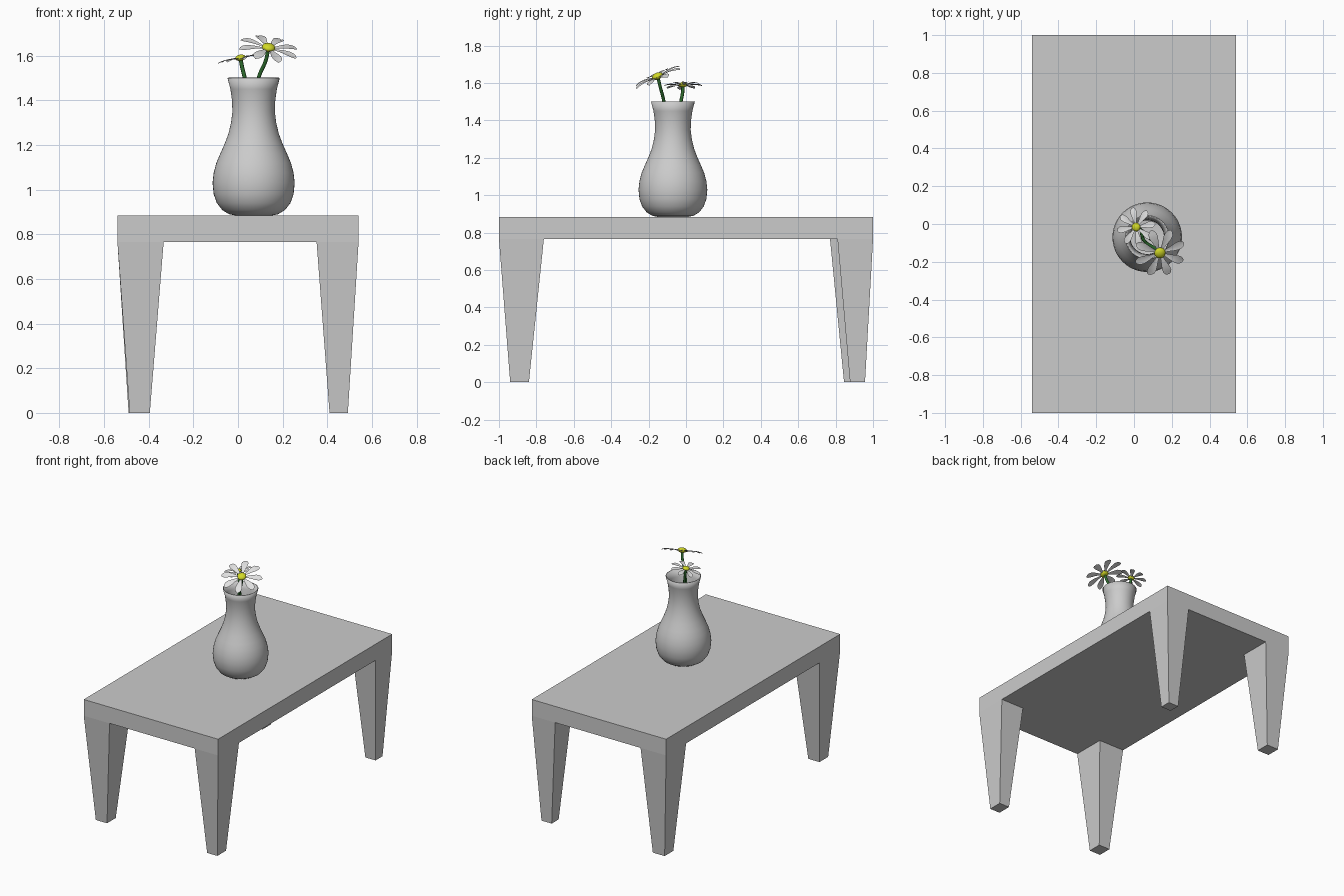
import bpy, bmesh, math
from mathutils import Vector

if "Cube" in bpy.data.objects:
    bpy.data.objects.remove(bpy.data.objects["Cube"])


def material(name, rgb):
    m = bpy.data.materials.new(name)
    m.diffuse_color = (*rgb, 1)
    m.use_nodes = True
    m.node_tree.nodes["Principled BSDF"].inputs["Base Color"].default_value = m.diffuse_color
    return m


GREY = material("warm grey", (0.6, 0.6, 0.6))
WHITE = material("petal white", (0.75, 0.75, 0.75))
YELLOW = material("flower yellow", (0.65, 0.7, 0.02))
GREEN = material("stem green", (0.025, 0.14, 0.025))


def finish(name, bm, mat, smooth=None):
    me = bpy.data.meshes.new(name)
    bm.to_mesh(me)
    bm.free()
    ob = bpy.data.objects.new(name, me)
    bpy.context.collection.objects.link(ob)
    me.materials.append(mat)
    if smooth:
        bpy.ops.object.select_all(action='DESELECT')
        ob.select_set(True)
        bpy.context.view_layer.objects.active = ob
        bpy.ops.object.shade_smooth_by_angle(angle=math.radians(smooth))
    return ob


def frustum(name, low, high):
    """Tapered box; low and high are (x0, x1, y0, y1, z)."""
    bm = bmesh.new()
    rings = []
    for x0, x1, y0, y1, z in (low, high):
        rings.append([bm.verts.new(p) for p in
                      ((x0, y0, z), (x1, y0, z), (x1, y1, z), (x0, y1, z))])
    a, b = rings
    bm.faces.new(a[::-1])
    bm.faces.new(b)
    for i in range(4):
        j = (i + 1) % 4
        bm.faces.new((a[i], a[j], b[j], b[i]))
    bmesh.ops.recalc_face_normals(bm, faces=bm.faces)
    return finish(name, bm, GREY)


# table top and four tapered corner legs, each slightly different
UNDER, TOP = 0.766, 0.884
frustum("table_top", (-0.54, 0.54, -1, 1, UNDER), (-0.54, 0.54, -1, 1, TOP))
frustum("front_left_leg", (-0.485, -0.395, -0.94, -0.84, 0), (-0.54, -0.333, -1, -0.76, UNDER))
frustum("front_right_leg", (0.41, 0.492, -0.94, -0.84, 0), (0.352, 0.54, -1, -0.76, UNDER))
frustum("back_left_leg", (-0.49, -0.395, 0.845, 0.945, 0), (-0.54, -0.335, 0.77, 1, UNDER))
frustum("back_right_leg", (0.41, 0.492, 0.877, 0.957, 0), (0.352, 0.54, 0.81, 1, UNDER))

# vase turned from a profile of (radius, height)
VX, VY, SIDES = 0.07, -0.07, 48
profile = [(0.08, 0.884), (0.11, 0.89), (0.14, 0.908), (0.165, 0.94), (0.179, 0.98),
           (0.184, 1.03), (0.179, 1.075), (0.167, 1.12), (0.15, 1.16), (0.13, 1.205),
           (0.113, 1.25), (0.101, 1.3), (0.095, 1.35), (0.097, 1.4), (0.104, 1.45),
           (0.117, 1.5)]
bm = bmesh.new()
rings = []
for r, z in profile:
    rings.append([bm.verts.new((VX + r * math.cos(2 * math.pi * i / SIDES),
                                VY + r * math.sin(2 * math.pi * i / SIDES), z))
                  for i in range(SIDES)])
for a, b in zip(rings, rings[1:]):
    for i in range(SIDES):
        j = (i + 1) % SIDES
        bm.faces.new((a[i], a[j], b[j], b[i]))
bm.faces.new(rings[0][::-1])
vase = finish("vase", bm, GREY, 50)
wall = vase.modifiers.new("wall", 'SOLIDIFY')
wall.thickness, wall.offset = 0.006, -1


def flower(name, centre, normal, radius, core, spin, stem_points, petals=8):
    centre, normal = Vector(centre), Vector(normal).normalized()
    rot = Vector((0, 0, 1)).rotation_difference(normal)

    # petals: (distance, half width, lift) as parts of the flower radius
    shape = [(0.1, 0.05, 0.0), (0.3, 0.07, 0.03), (0.5, 0.12, 0.05), (0.7, 0.165, 0.05),
             (0.85, 0.16, 0.03), (0.95, 0.105, 0.0), (1.0, 0.03, -0.02)]
    bm = bmesh.new()
    for k in range(petals):
        ang = spin + 2 * math.pi * k / petals
        c, s = math.cos(ang), math.sin(ang)
        rows = []
        for d, w, h in shape:
            row = []
            for side, dip in ((-1, 0.025), (0, 0), (1, 0.025)):
                p = Vector((c * d - s * side * w, s * d + c * side * w, h + dip)) * radius
                row.append(bm.verts.new(centre + rot @ p))
            rows.append(row)
        for a, b in zip(rows, rows[1:]):
            for i in range(2):
                bm.faces.new((a[i], b[i], b[i + 1], a[i + 1]))
    finish(name + "_petals", bm, WHITE, 60)

    # domed centre
    bm = bmesh.new()
    bmesh.ops.create_uvsphere(bm, u_segments=16, v_segments=10, radius=core)
    for v in bm.verts:
        v.co.z *= 0.6
        v.co = centre + rot @ (v.co + Vector((0, 0, core * 0.25)))
    finish(name + "_centre", bm, YELLOW, 60)

    # curved stem reaching down into the vase
    cu = bpy.data.curves.new(name + "_stem", 'CURVE')
    cu.dimensions = '3D'
    cu.bevel_depth, cu.bevel_resolution, cu.resolution_u = 0.009, 2, 6
    cu.use_fill_caps = True
    pts = stem_points + [tuple(centre)]
    sp = cu.splines.new('BEZIER')
    sp.bezier_points.add(len(pts) - 1)
    for bp, p in zip(sp.bezier_points, pts):
        bp.co = p
        bp.handle_left_type = bp.handle_right_type = 'AUTO'
    cu.materials.append(GREEN)
    bpy.context.collection.objects.link(bpy.data.objects.new(name + "_stem", cu))


flower("large_flower", (0.136, -0.15, 1.63), (0.17, -0.45, 1), 0.138, 0.03,
       math.radians(22),
       [(0.04, -0.05, 0.95), (0.055, -0.09, 1.25), (0.092, -0.118, 1.5), (0.125, -0.138, 1.58)])
flower("small_flower", (0.012, -0.016, 1.585), (-0.19, -0.03, 1), 0.104, 0.023,
       math.radians(10),
       [(0.09, -0.08, 0.95), (0.06, -0.05, 1.25), (0.03, -0.027, 1.5), (0.018, -0.018, 1.55)])
